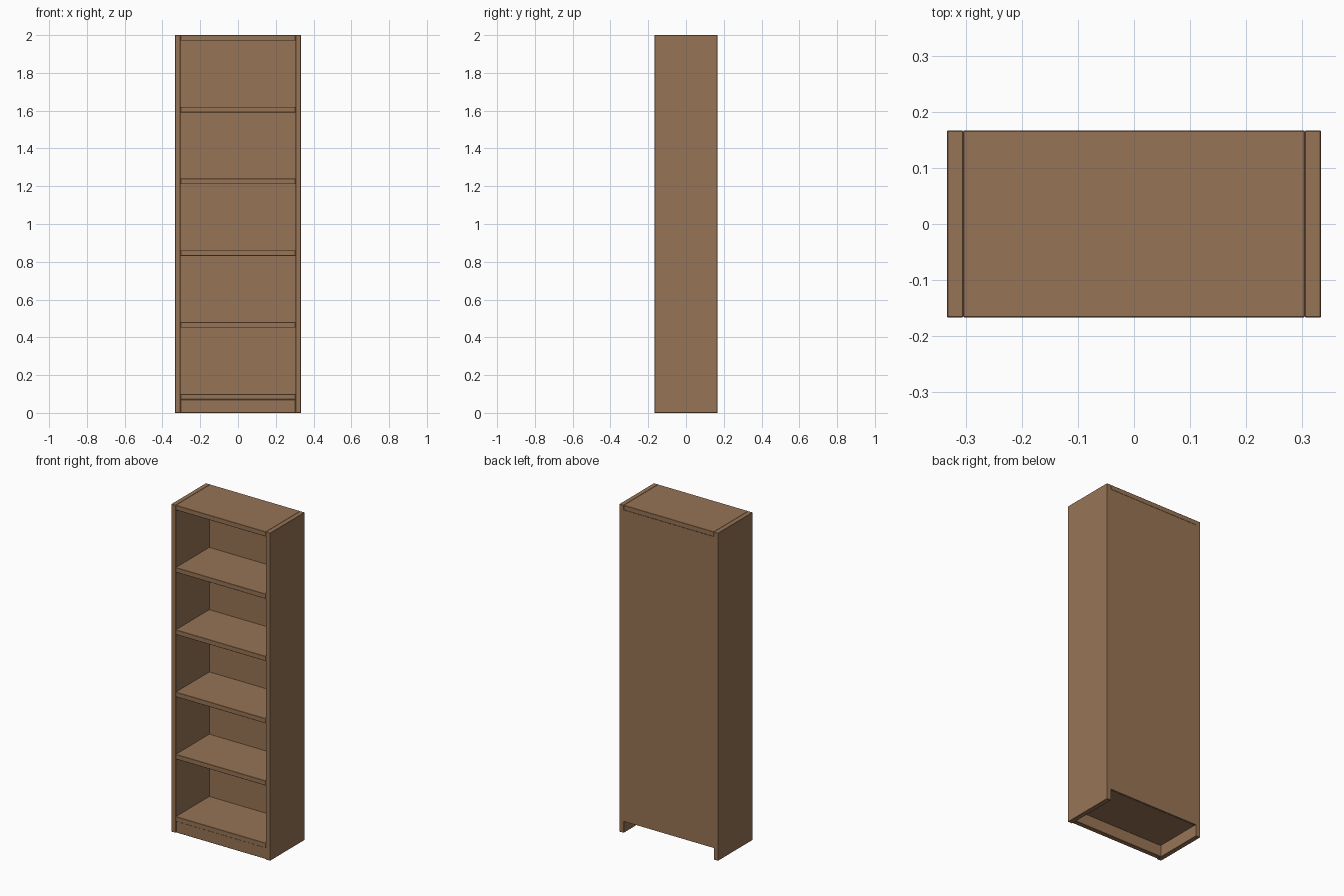
import bpy

if "Cube" in bpy.data.objects:
    bpy.data.objects.remove(bpy.data.objects["Cube"])

W, D, H = 0.6667, 0.3333, 2.0   # overall width, depth, height
T = 0.029                       # board thickness
BACK = 0.009                    # back panel thickness
INNER = W / 2 - T               # half width between the sides
FRONT, REAR = -D / 2, D / 2

wood = bpy.data.materials.new("brown_wood")
wood.diffuse_color = (0.31, 0.175, 0.092, 1)
wood.use_nodes = True
wood.node_tree.nodes["Principled BSDF"].inputs["Base Color"].default_value = wood.diffuse_color


def board(name, x, y, z, bevel=0.0015):
    """Box from (min, max) ranges, with slightly eased edges."""
    bpy.ops.mesh.primitive_cube_add(size=1, location=[sum(r) / 2 for r in (x, y, z)])
    ob = bpy.context.object
    ob.name = name
    ob.scale = [r[1] - r[0] for r in (x, y, z)]
    bpy.ops.object.transform_apply(location=False, rotation=False, scale=True)
    ob.data.materials.append(wood)
    if bevel:
        mod = ob.modifiers.new("eased_edges", 'BEVEL')
        mod.width = bevel
        mod.segments = 1
    return ob


span = (-INNER, INNER)

# Side panels
board("side_left", (-W / 2, -INNER), (FRONT, REAR), (0, H))
board("side_right", (INNER, W / 2), (FRONT, REAR), (0, H))

# Top board, full depth
board("top_board", span, (FRONT, REAR), (H - T, H))

# Evenly spaced shelves, the lowest one above the plinth
for i in range(5):
    top = 0.10 + 0.38 * i
    board(f"shelf_{i + 1}", span, (FRONT, REAR - BACK), (top - T, top))

# Thin back panel, from the lowest shelf to the top board
board("back_panel", span, (REAR - BACK, REAR), (0.10 - T, H - T), 0)

# Plinth board under the lowest shelf
board("plinth", span, (FRONT + 0.006, FRONT + 0.006 + T), (0, 0.10 - T))
